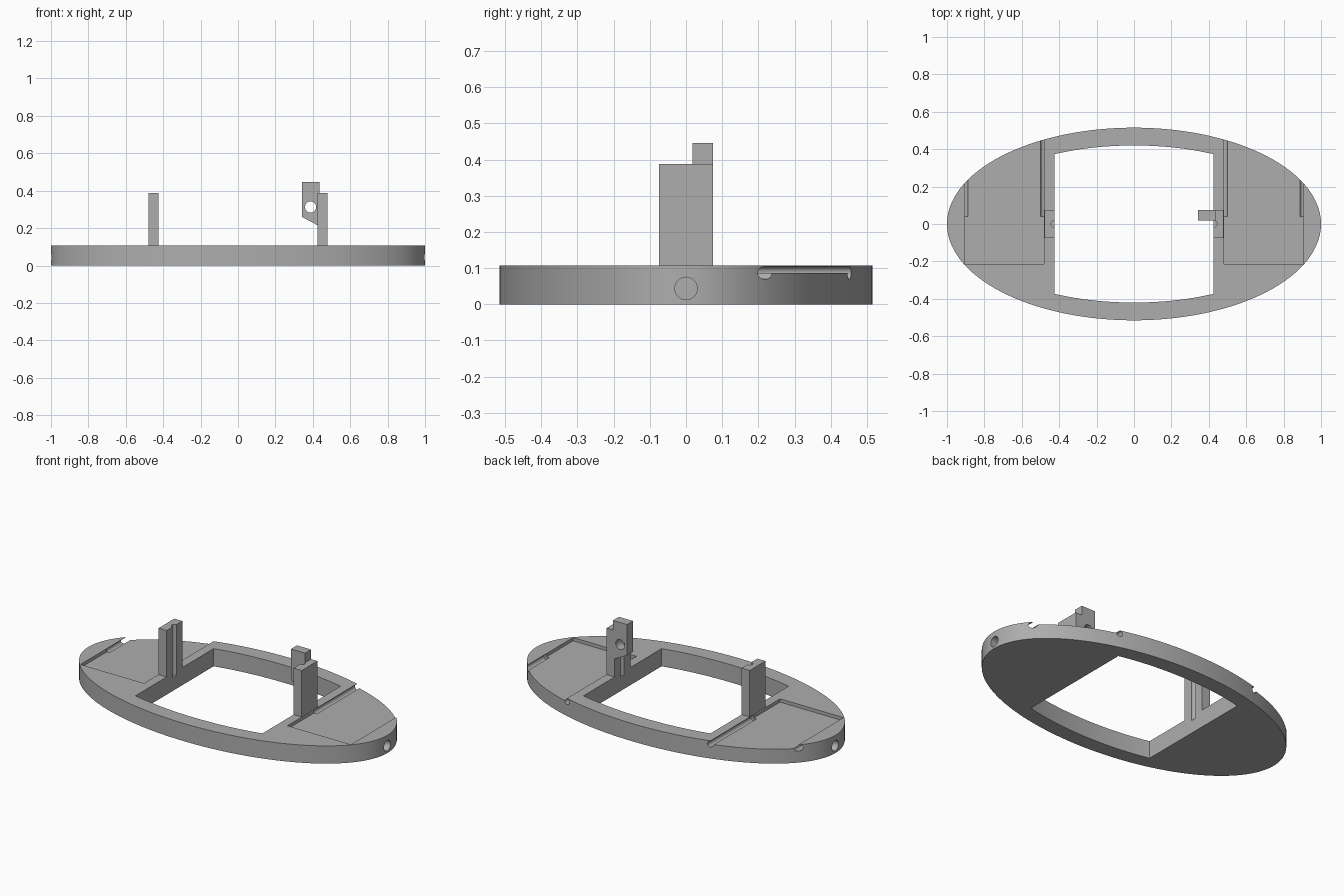
import bpy, bmesh, math

cube = bpy.data.objects.get("Cube")
if cube:
    bpy.data.objects.remove(cube, do_unlink=True)

grey = bpy.data.materials.new("plain grey")
grey.use_nodes = True
COLOR = (0.42, 0.42, 0.42, 1)
grey.diffuse_color = COLOR
grey.node_tree.nodes["Principled BSDF"].inputs["Base Color"].default_value = COLOR

RIM = 0.107      # top of the ring
FLOOR = 0.087    # floor of the side recesses


def prism(name, outline, low, high, axis="Z"):
    """Extrude a 2D outline along Z (outline is x, y) or Y (outline is x, z)."""
    place = (lambda a, b, t: (a, b, t)) if axis == "Z" else (lambda a, b, t: (a, t, b))
    bm = bmesh.new()
    ends = [[bm.verts.new(place(a, b, t)) for a, b in outline] for t in (low, high)]
    bm.faces.new(ends[0])
    bm.faces.new(ends[1])
    n = len(outline)
    for i in range(n):
        j = (i + 1) % n
        bm.faces.new((ends[0][i], ends[0][j], ends[1][j], ends[1][i]))
    bmesh.ops.recalc_face_normals(bm, faces=bm.faces)
    mesh = bpy.data.meshes.new(name)
    bm.to_mesh(mesh)
    bm.free()
    mesh.materials.append(grey)
    obj = bpy.data.objects.new(name, mesh)
    bpy.context.collection.objects.link(obj)
    return obj


def ellipse(a, b, n, cx=0, cy=0):
    return [(cx + a * math.cos(2 * math.pi * i / n),
             cy + b * math.sin(2 * math.pi * i / n)) for i in range(n)]


def rect(x0, x1, y0, y1):
    return [(x0, y0), (x1, y0), (x1, y1), (x0, y1)]


def cut(target, cutter):
    """Subtract the cutter, apply the result and drop the cutter."""
    mod = target.modifiers.new("cut", "BOOLEAN")
    mod.operation = "DIFFERENCE"
    mod.solver = "EXACT"
    mod.object = cutter
    bpy.context.view_layer.objects.active = target
    bpy.ops.object.modifier_apply(modifier=mod.name)
    bpy.data.objects.remove(cutter, do_unlink=True)


def smooth(obj):
    bpy.ops.object.select_all(action="DESELECT")
    obj.select_set(True)
    bpy.context.view_layer.objects.active = obj
    bpy.ops.object.shade_smooth_by_angle(angle=math.radians(30))


# Oval base with a central opening whose ends follow the rim
base = prism("oval_base", ellipse(1, 0.515, 160), 0, RIM)
half = 0.425
arc = [half * (1 - i / 12) for i in range(25)]
curve = [(x, 0.42 * math.sqrt(1 - (x / 0.93) ** 2)) for x in arc]
opening = curve + [(-x, -y) for x, y in curve]
cut(base, prism("opening_cutter", opening, -0.1, 0.3))

for s in (-1, 1):
    # Shallow recess running out through the back rim
    cut(base, prism("recess_cutter", rect(s * 0.48, s * 0.905, -0.213, 0.7), FLOOR, 0.3))
    # Round wire grooves along both recess walls
    for x in (0.481, 0.905):
        cut(base, prism("groove_cutter", ellipse(0.018, 0.018, 24, s * x, FLOOR), 0.04, 0.7, "Y"))
    # Round socket in the tip of the oval
    socket = prism("socket_cutter", ellipse(0.031, 0.031, 32, -0.044, 0), 0.88, 1.1)
    socket.rotation_euler = (0, s * math.pi / 2, 0)
    if s < 0:
        socket.location.z = 0.088
    bpy.context.view_layer.update()
    cut(base, socket)

# Upright posts with a rounded vertical channel on the inner face
for s, side in ((-1, "right"), (1, "left")):
    post = prism(side + "_post", rect(s * half, s * 0.479, -0.075, 0.075), RIM, 0.388)
    for part in (post, base):
        channel = prism("channel_cutter", ellipse(0.018, 0.018, 24, s * 0.426, 0.001), 0.08, 0.6)
        cut(part, channel)
    smooth(post)

# Pierced bracket on the left post
bracket = prism("bracket", [(0.342, 0.26), (0.426, 0.215), (0.426, 0.388), (0.436, 0.388),
                            (0.436, 0.446), (0.342, 0.446)], 0.018, 0.075, "Y")
cut(bracket, prism("eye_cutter", ellipse(0.03, 0.03, 32, 0.388, 0.313), -0.1, 0.2, "Y"))
smooth(bracket)
smooth(base)
